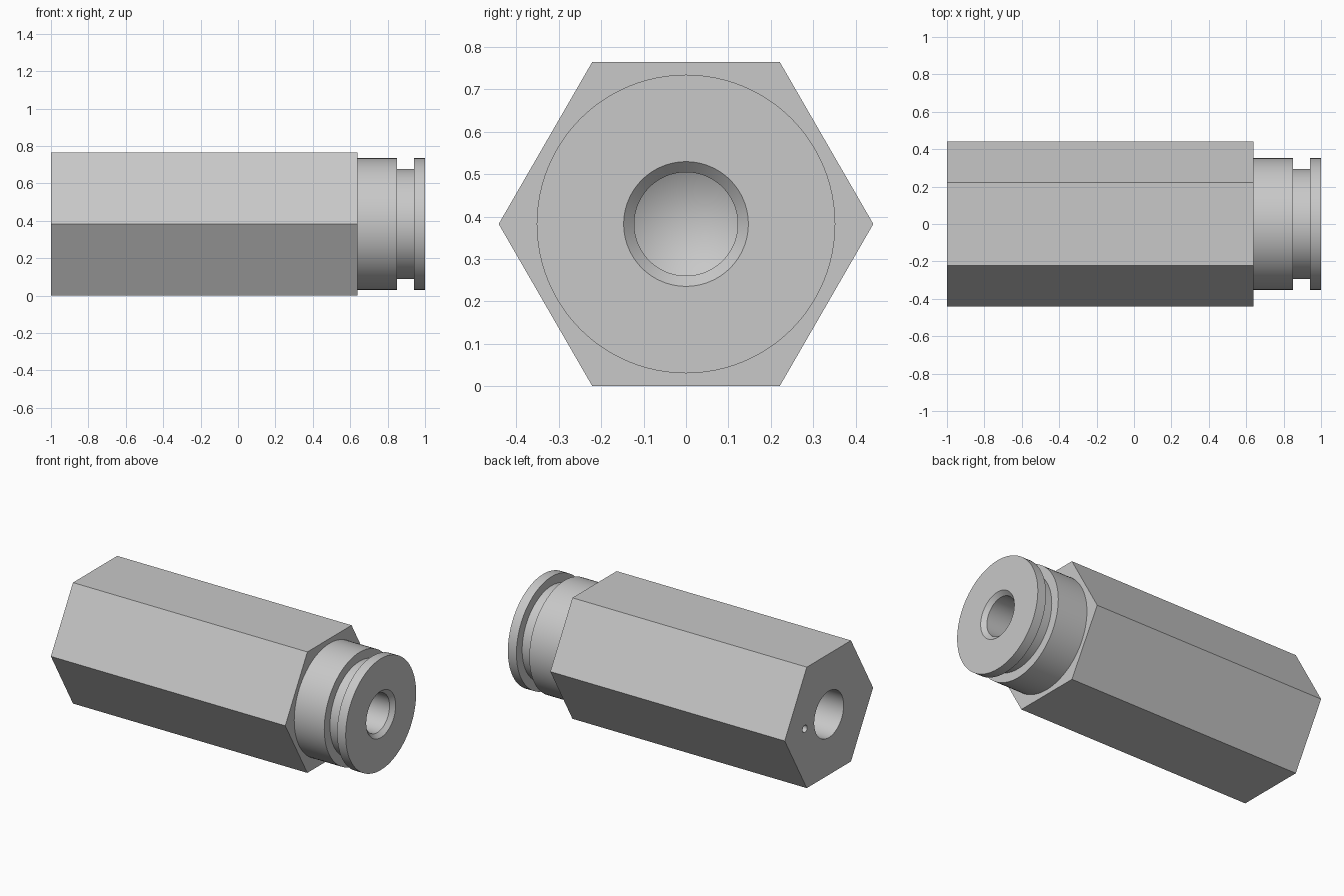
import bpy
import bmesh
from math import pi, cos, sin, radians

cube = bpy.data.objects.get("Cube")
if cube:
    bpy.data.objects.remove(cube, do_unlink=True)

AXIS_Z = 0.3825            # height of the long axis
HEX_R = AXIS_Z / cos(pi / 6)

steel = bpy.data.materials.new("light_grey_steel")
steel.use_nodes = True
colour = (0.58, 0.58, 0.58, 1.0)
steel.diffuse_color = colour
steel.node_tree.nodes["Principled BSDF"].inputs["Base Color"].default_value = colour


def lathe(name, profile, sides=96, y=0.0):
    """Solid of revolution about the x axis from (x, radius) points."""
    bm = bmesh.new()
    rings = []
    for x, r in profile:
        if r == 0:
            rings.append([bm.verts.new((x, y, AXIS_Z))])
        else:
            rings.append([bm.verts.new((x, y + r * cos(2 * pi * i / sides),
                                        AXIS_Z + r * sin(2 * pi * i / sides)))
                          for i in range(sides)])
    for a, b in zip(rings, rings[1:]):
        for i in range(sides):
            j = (i + 1) % sides
            quad = [a[i % len(a)], a[j % len(a)], b[j % len(b)], b[i % len(b)]]
            bm.faces.new(list(dict.fromkeys(quad)))
    # Close flat ends
    for ring in (rings[0], rings[-1]):
        if len(ring) > 1:
            bm.faces.new(ring)
    bmesh.ops.recalc_face_normals(bm, faces=bm.faces)
    mesh = bpy.data.meshes.new(name)
    bm.to_mesh(mesh)
    bm.free()
    mesh.materials.append(steel)
    obj = bpy.data.objects.new(name, mesh)
    bpy.context.collection.objects.link(obj)
    return obj


def combine(target, tool, operation):
    """Apply a boolean and discard the tool."""
    mod = target.modifiers.new(operation, 'BOOLEAN')
    mod.operation = operation
    mod.solver = 'EXACT'
    mod.object = tool
    bpy.context.view_layer.objects.active = target
    bpy.ops.object.modifier_apply(modifier=mod.name)
    bpy.data.objects.remove(tool, do_unlink=True)


# Hexagonal body
body = lathe("hex_fitting_body", [(-1, HEX_R), (0.64, HEX_R)], sides=6)

# Round collar with a ring groove
collar = lathe("grooved_collar", [(0.5, 0.352), (0.85, 0.352), (0.85, 0.295),
                                  (0.94, 0.295), (0.94, 0.352), (1, 0.352)])
combine(body, collar, 'UNION')

# Chamfered blind bore in the collar end
combine(body, lathe("collar_bore", [(1.05, 0.147), (1, 0.147), (0.975, 0.122),
                                    (0.4, 0.122), (0.33, 0)]), 'DIFFERENCE')

# Wide blind bore in the hex end
combine(body, lathe("hex_end_bore", [(-1.05, 0.147), (-0.2, 0.147), (-0.115, 0)]),
        'DIFFERENCE')

# Small pin hole beside the wide bore
combine(body, lathe("pin_hole", [(-1.05, 0.023), (-0.8, 0.023)], sides=24, y=0.24),
        'DIFFERENCE')

# Smooth round walls, crisp edges
bpy.ops.object.select_all(action='DESELECT')
body.select_set(True)
bpy.context.view_layer.objects.active = body
bpy.ops.object.shade_smooth_by_angle(angle=radians(25))
